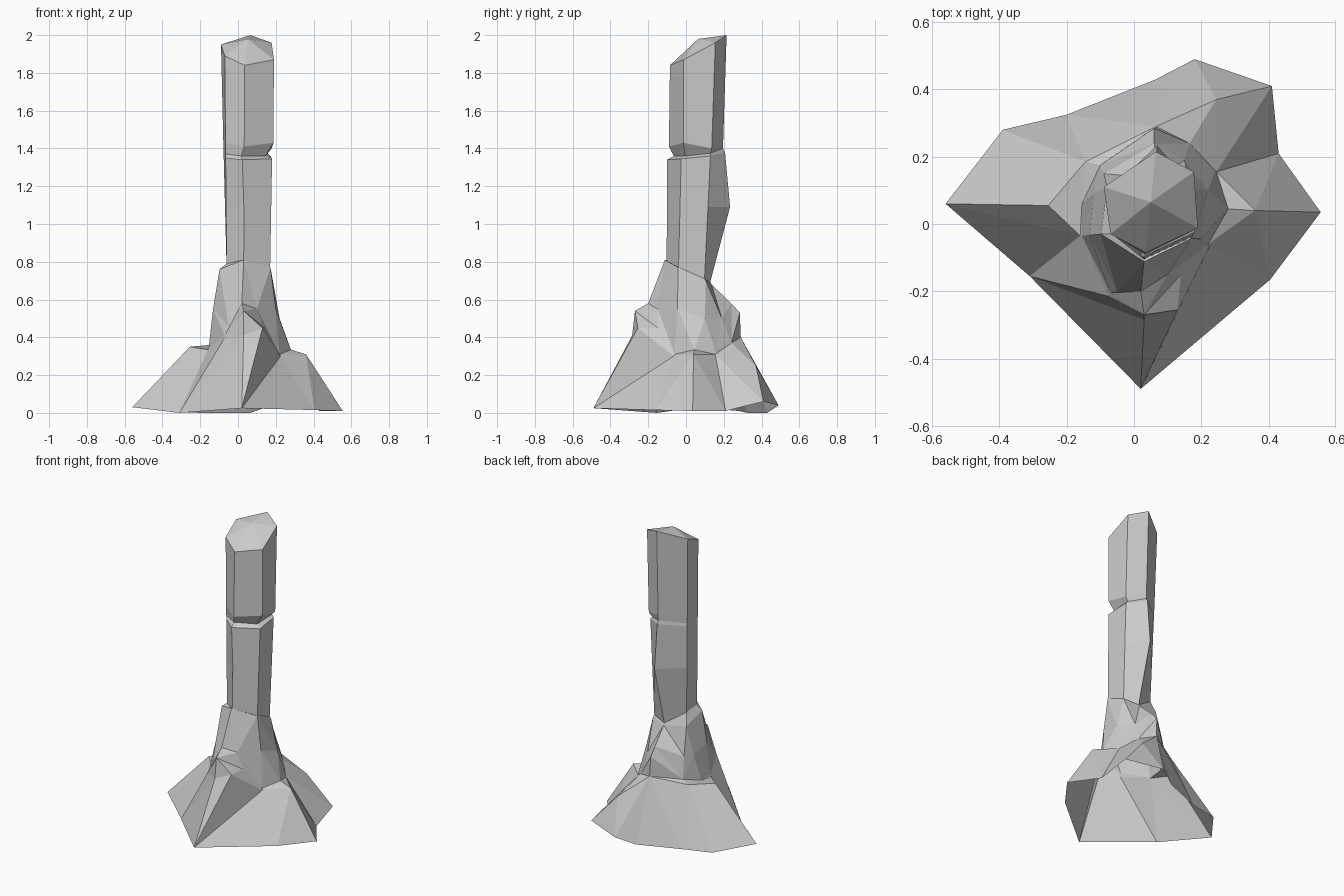
import bpy, math
from mathutils import Vector

if "Cube" in bpy.data.objects:
    bpy.data.objects.remove(bpy.data.objects["Cube"])

CENTRE = Vector((0.05, 0.055))


def angles(ring):
    """Unwrapped polar angles of a ring, counter-clockwise from the left side."""
    out = []
    for x, y, _ in ring:
        a = math.atan2(y - CENTRE.y, x - CENTRE.x) % math.tau
        if not out and a < 1:
            a += math.tau
        while out and a < out[-1] - 1:
            a += math.tau
        out.append(a)
    return out + [out[0] + math.tau]


def zip_rings(lower, upper, lo, uo):
    """Triangles joining two rings that may have different point counts."""
    al, au = angles(lower), angles(upper)
    n, m, i, j, faces = len(lower), len(upper), 0, 0, []
    while i < n or j < m:
        a, b = lo + i % n, uo + j % m
        if j == m or (i < n and al[i + 1] <= au[j + 1]):
            faces.append((a, lo + (i + 1) % n, b))
            i += 1
        else:
            faces.append((a, uo + (j + 1) % m, b))
            j += 1
    return faces


def build(name, rings, tip=None):
    verts, faces, start = [], [], 0
    for k, ring in enumerate(rings):
        verts += ring
        if k:
            prev = rings[k - 1]
            po, n = start - len(prev), len(ring)
            if len(prev) == n == 6:
                faces += [(po + i, po + (i + 1) % n, start + (i + 1) % n, start + i)
                          for i in range(n)]
            else:
                faces += zip_rings(prev, ring, po, start)
        start += len(ring)
    if tip:
        n = len(rings[-1])
        verts.append(tip)
        faces += [(start - n + i, start - n + (i + 1) % n, start) for i in range(n)]
    mesh = bpy.data.meshes.new(name)
    mesh.from_pydata(verts, [], faces)
    ob = bpy.data.objects.new(name, mesh)
    bpy.context.collection.objects.link(ob)
    return ob


# Rocky skirt, open underneath: ground outline, shelf, inner edge of the shelf
ground = [(-.56, .06, .03), (-.31, -.155, 0), (.02, -.49, .025), (.405, -.165, .015),
          (.555, .035, .01), (.43, .21, .01), (.41, .41, .06), (.18, .49, .04),
          (.065, .43, 0), (-.2, .325, 0), (-.39, .28, .01)]
shelf = [(-.255, .055, .35), (-.16, -.035, .335), (-.075, -.215, .39), (.03, -.285, .41),
         (.13, -.255, .45), (.225, -.065, .30), (.36, .04, .31), (.245, .155, .31),
         (.245, .37, .25), (.065, .29, .40), (-.145, .185, .36)]
shoulder = [(-.155, .06, .345), (-.155, -.035, .345), (-.07, -.205, .41), (.03, -.27, .54),
            (.14, -.15, .45), (.22, -.06, .31), (.28, .045, .335), (.24, .155, .33),
            (.165, .24, .37), (.06, .285, .53), (-.10, .175, .38)]
build("rock_skirt", [ground, shelf, shoulder])

# Column profile: six corners at the bottom and at the top
bottom = [(-.06, .08), (-.06, -.03), (.03, -.105), (.17, -.04), (.165, .10), (.07, .17)]
top = [(-.09, .11, 1.95), (-.07, -.03, 1.89), (.035, -.085, 1.84),
       (.19, -.012, 1.87), (.178, .155, 1.96), (.065, .215, 2.0)]


def section(heights, moves={}):
    ring = []
    for i, z in enumerate(heights):
        t = (z - .75) / 1.15
        p = Vector(bottom[i]).lerp(Vector(top[i][:2]), t) + Vector(moves.get(i, (0, 0)))
        ring.append((p.x, p.y, z))
    return ring


column_base = section([.78, .79, .80, .77, .71, .69], {5: (0, -.04)})
rings = [
    column_base,
    section([1.08] * 4 + [1.09, 1.09], {5: (0, .05)}),
    section([1.36, 1.35, 1.34, 1.345, 1.36, 1.38], {2: (-.01, -.005), 5: (0, .012)}),
    # groove cut into the front and right
    section([1.38, 1.37, 1.36, 1.36, 1.375, 1.40], {2: (-.015, .03), 3: (-.035, .02), 4: (-.015, 0)}),
    section([1.44, 1.43, 1.41, 1.43, 1.40, 1.44], {2: (0, .003), 3: (.006, .01), 4: (.006, .005)}),
    top,
]
build("column", rings, tip=(.05, .065, 1.98))

# Flared foot between the skirt and the column
waist = [(-.12, .09, .52), (-.132, -.033, .55), (-.05, -.2, .46), (.02, -.2, .58),
         (.1, -.15, .55), (.2, -.045, .55), (.22, .10, .50), (.15, .19, .50),
         (.06, .24, .58), (-.09, .15, .52)]
collar = [(-.08, .11, .70), (-.098, -.03, .76), (.03, -.112, .81), (.172, -.042, .77),
          (.168, .105, .70), (.07, .135, .68)]
build("column_foot", [shoulder, waist, collar, column_base])
